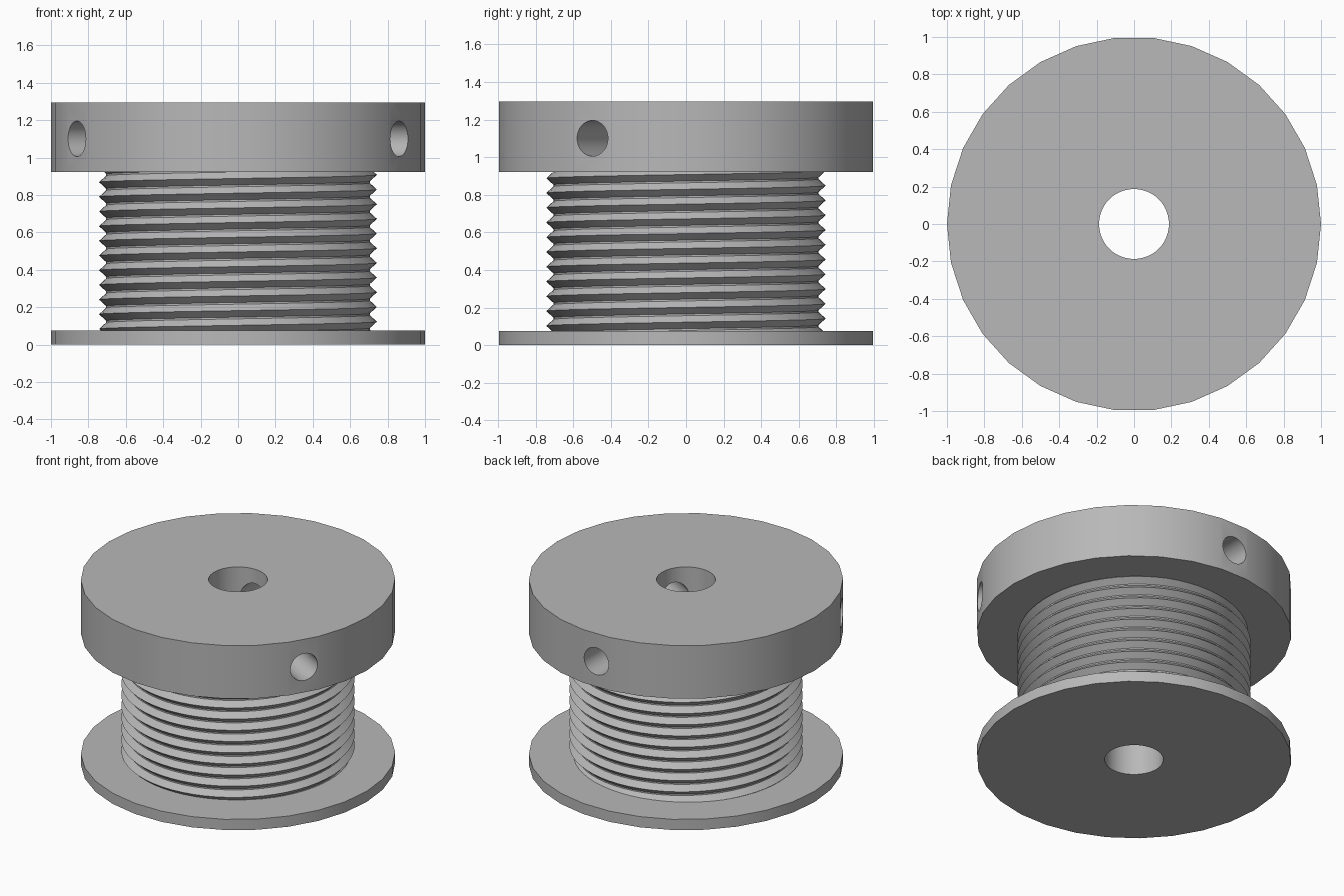
import bpy
import bmesh
from math import radians, sin, cos, pi, floor
from mathutils import Vector

cube = bpy.data.objects.get("Cube")
if cube:
    bpy.data.objects.remove(cube)

BASE_TOP, HEAD_BOTTOM, HEIGHT = 0.075, 0.922, 1.295
ROOT, TIP, PITCH = 0.705, 0.743, 0.0785

grey = bpy.data.materials.new("plain grey")
grey.use_nodes = True
colour = (0.48, 0.48, 0.48, 1)
grey.diffuse_color = colour
grey.node_tree.nodes["Principled BSDF"].inputs["Base Color"].default_value = colour


def add_object(name, bm):
    mesh = bpy.data.meshes.new(name)
    bm.to_mesh(mesh)
    bm.free()
    mesh.materials.append(grey)
    obj = bpy.data.objects.new(name, mesh)
    bpy.context.collection.objects.link(obj)
    return obj


def activate(obj):
    bpy.ops.object.select_all(action="DESELECT")
    obj.select_set(True)
    bpy.context.view_layer.objects.active = obj


def lathe(name, profile, sides):
    """Closed solid turned from (radius, height) points, capped at both ends."""
    bm = bmesh.new()
    rings = []
    for r, z in profile:
        rings.append([bm.verts.new((r * cos(2 * pi * i / sides), r * sin(2 * pi * i / sides), z))
                      for i in range(sides)])
    for low, high in zip(rings, rings[1:]):
        for i in range(sides):
            j = (i + 1) % sides
            bm.faces.new((low[i], low[j], high[j], high[i]))
    bm.faces.new(rings[0][::-1])
    bm.faces.new(rings[-1])
    return add_object(name, bm)


def cut(target, cutter):
    cutter.hide_render = True
    mod = target.modifiers.new("cut", "BOOLEAN")
    mod.operation = "DIFFERENCE"
    mod.solver = "EXACT"
    mod.object = cutter
    activate(target)
    bpy.ops.object.modifier_apply(modifier=mod.name)
    bpy.data.objects.remove(cutter)


# Spool body: thin base flange, drum and thick head
body = lathe("spool_body", [(1, 0), (1, BASE_TOP), (ROOT, BASE_TOP), (ROOT, HEAD_BOTTOM),
                            (1, HEAD_BOTTOM), (1, HEIGHT)], 30)

# Shaft bore through the middle
cut(body, lathe("bore_cutter", [(0.187, -0.1), (0.187, HEIGHT + 0.1)], 48))

# Three set screw holes running from the head rim into the bore
for angle in (-30, 90, 210):
    drill = lathe("screw_cutter", [(0.095, 0.02), (0.095, 1.2)], 32)
    drill.location.z = 1.1
    drill.rotation_euler = (0, pi / 2, radians(angle))
    cut(body, drill)

# Helical cable groove: one ridge profile swept up the drum
bm = bmesh.new()
steps = 60
turns = floor(HEAD_BOTTOM / PITCH) + 2
ridge = [(ROOT, 0), (ROOT, 0.12), (TIP, 0.56), (ROOT, 1)]
rows = []
for i in range(turns * steps + 1):
    a = 2 * pi * i / steps
    rows.append([bm.verts.new((r * cos(a), r * sin(a), PITCH * (i / steps + h - 1)))
                 for r, h in ridge])
for row, after in zip(rows, rows[1:]):
    for k in range(len(ridge) - 1):
        bm.faces.new((row[k], after[k], after[k + 1], row[k + 1]))
bmesh.ops.remove_doubles(bm, verts=bm.verts, dist=0.0001)
for z, up in ((BASE_TOP, -1), (HEAD_BOTTOM, 1)):
    bmesh.ops.bisect_plane(bm, geom=bm.verts[:] + bm.edges[:] + bm.faces[:],
                           plane_co=Vector((0, 0, z)), plane_no=Vector((0, 0, up)),
                           clear_outer=True)
thread = add_object("helical_groove", bm)

for obj in (body, thread):
    activate(obj)
    bpy.ops.object.shade_smooth_by_angle(angle=radians(30))
